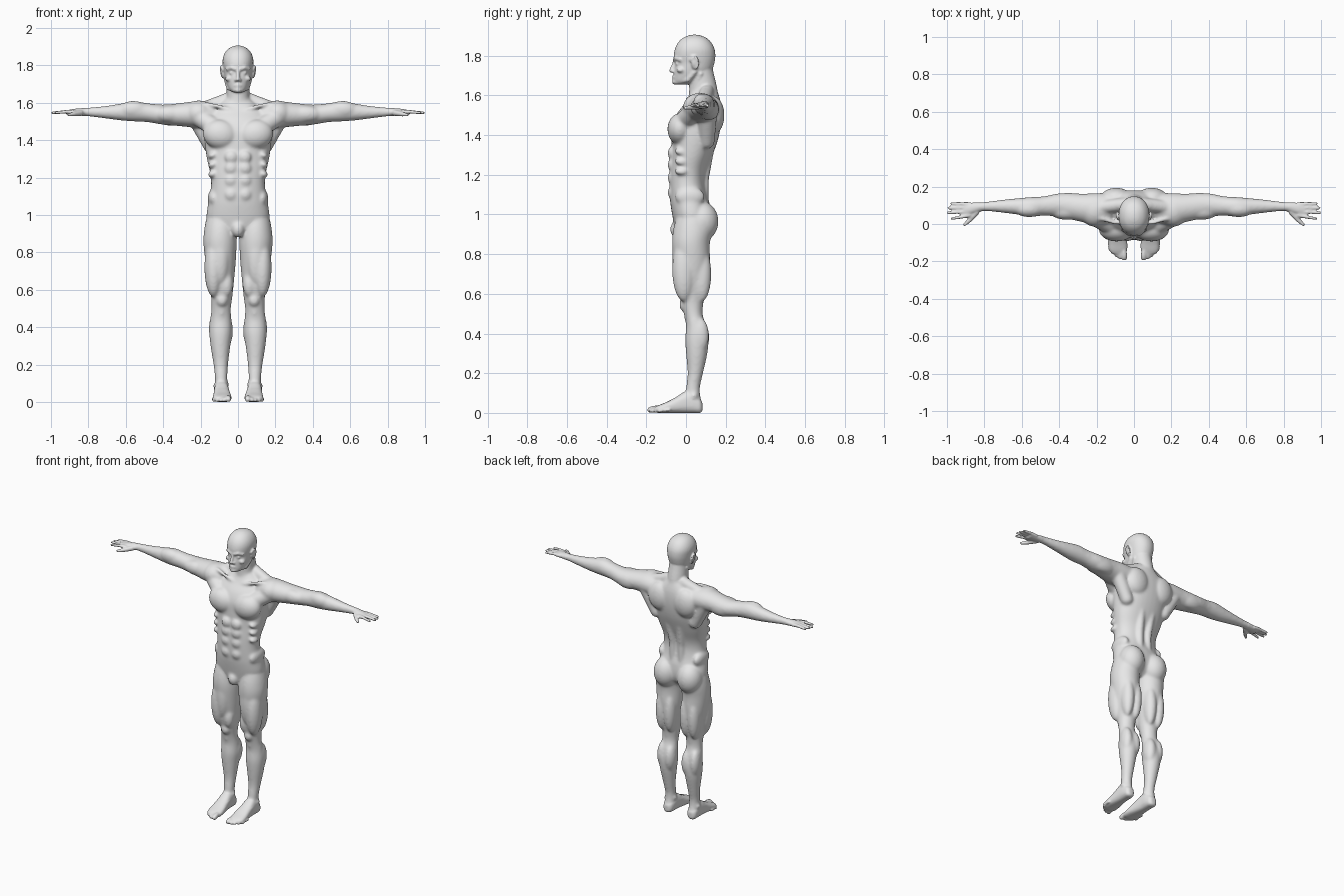
import bpy, bmesh, math
from mathutils import Matrix, Vector

cube = bpy.data.objects.get("Cube")
if cube:
    bpy.data.objects.remove(cube, do_unlink=True)

bm = bmesh.new()          # all masses are laid out in centimetres here
ORDER = {"x": (2, 0, 1), "y": (0, 2, 1), "z": (0, 1, 2)}


def spline(p, q, r, s, t):
    return 0.5 * (2 * q + (r - p) * t + (2 * p - 5 * q + 4 * r - s) * t ** 2
                  + (3 * q - p - 3 * r + s) * t ** 3)


def loft(rows, axis, power=2.0, ring=36, steps=5):
    """Skin rows of (position, a_min, a_max, b_min, b_max) along an axis."""
    last = len(rows) - 1
    fine = []
    for i in range(last):
        four = [rows[max(0, min(last, i + k))] for k in (-1, 0, 1, 2)]
        fine += [[spline(*c, s / steps) for c in zip(*four)] for s in range(steps)]
    fine.append(rows[-1])
    loops = []
    for pos, a0, a1, b0, b1 in fine:
        loop = []
        for k in range(ring):
            c, s = math.cos(math.tau * k / ring), math.sin(math.tau * k / ring)
            c = math.copysign(abs(c) ** (2 / power), c)
            s = math.copysign(abs(s) ** (2 / power), s)
            co = ((a0 + a1 + (a1 - a0) * c) / 2, (b0 + b1 + (b1 - b0) * s) / 2, pos)
            loop.append(bm.verts.new([co[j] for j in ORDER[axis]]))
        loops.append(loop)
    for lo, hi in zip(loops, loops[1:]):
        for k in range(ring):
            n = (k + 1) % ring
            bm.faces.new((lo[k], lo[n], hi[n], hi[k]))
    bm.faces.new(loops[0])
    bm.faces.new(loops[-1])


def blob(center, radii, tilt=0):
    """Ellipsoid muscle or bone, tilted about the y axis."""
    m = (Matrix.Translation(center) @ Matrix.Rotation(math.radians(tilt), 4, "Y")
         @ Matrix.Diagonal((*radii, 1)))
    bmesh.ops.create_uvsphere(bm, u_segments=24, v_segments=14, radius=1, matrix=m)


def tube(points, start, end):
    """Tapering chain of balls joined by cones."""
    points = [Vector(p) for p in points]
    n = len(points) - 1
    radii = [start + (end - start) * i / n for i in range(n + 1)]
    for p, r in zip(points, radii):
        blob(p, (r, r, r))
    for i in range(n):
        a, b = points[i], points[i + 1]
        turn = (b - a).to_track_quat("Z", "Y").to_matrix().to_4x4()
        bmesh.ops.create_cone(bm, cap_ends=True, segments=24, radius1=radii[i],
                              radius2=radii[i + 1], depth=(b - a).length,
                              matrix=Matrix.Translation((a + b) / 2) @ turn)


# ---- paired parts, built on the left side ----
# leg: height, centre x, half width, front, back
leg = [(98, 9, 8, -5, 12), (92, 9.4, 8.7, -6.5, 13), (85, 9.6, 8.9, -7, 12),
       (75, 9.3, 8.1, -6, 12), (65, 8.9, 6.8, -4.4, 10.5), (57, 8.7, 5.8, -2.8, 9),
       (50, 9, 5.2, -1, 8.4), (44, 9.2, 5.7, 0, 10), (37, 9.3, 6, -.4, 11.3),
       (30, 9.4, 5.3, 0, 10.8), (20, 9.2, 3.9, .8, 8.6), (12, 9, 3.3, 0, 7), (4, 9, 3.4, 0, 8)]
loft([(z, c - w, c + w, f, b) for z, c, w, f, b in leg], "z")
blob((13, -1, 72), (5, 6, 16))             # thigh
blob((6, -1, 63), (3.4, 3.4, 7))
blob((9.5, -3, 78), (5, 4, 15))
for x in (6, 12):
    blob((x, 8, 70), (4, 4.8, 14))
blob((8.6, -.8, 54.5), (3.1, 2.6, 3.6))    # kneecap
tube([(8.8, .5, 50), (8.8, 1, 47)], 1.7, 1.7)
blob((6.5, 7, 38), (3.8, 4.8, 9))          # calf
blob((12.2, 7, 39), (3.4, 4.6, 9))
blob((6.2, 3.5, 9.5), (1.5, 1.8, 1.8))     # ankle bones
blob((11.8, 4, 8.5), (1.5, 1.8, 1.8))
blob((8.8, 8, 96.5), (8.2, 8.4, 10))       # buttock

# foot: position along y, sides, sole and instep
loft([(8.3, 7.5, 10.5, 1, 5), (7, 6, 12, 0, 7), (4, 5.2, 12.6, 0, 9.5),
      (0, 4.9, 12.8, 0, 11), (-5, 4.3, 13, 0, 8), (-10, 3.6, 13.4, 0, 5.4),
      (-14, 3.7, 13.2, 0, 3.8), (-16, 5, 11.5, .4, 2.8)], "y", 2.6)
for i in range(5):                         # toes
    x, r = 5.2 + 1.9 * i + .3 * (i > 0), 1.5 - .13 * i - .25 * (i > 0)
    tip = -18 + .28 * i * i
    tube([(x + .3, tip + 5, r + .7), (x, tip + 1.5, r + .6), (x, tip, r)], r, r)

# arm: position along x, front, back, bottom, top
loft([(12, 1, 16.5, 146, 160), (20, -1, 16.5, 146.5, 161), (26, .6, 16.2, 147, 160.5),
      (32, 2, 16.3, 147.6, 159.7), (40, 3.8, 16.4, 148.3, 159),
      (48, 4.4, 14.8, 149.6, 159.7), (55, 4, 14.4, 150, 160.8),
      (62, 5, 13.8, 150.5, 159.7), (70, 6, 13, 151.5, 158.4), (78, 6.8, 12, 152.5, 157.6),
      (83, 6.6, 11.6, 153, 157.2), (88, 4.8, 11.4, 153.2, 156.7),
      (91.5, 4, 11.4, 153.6, 156)], "x")
blob((21, 7, 154.3), (8, 8.5, 7))          # deltoid
blob((36, 6.6, 154), (9, 4.4, 4.6))        # biceps
blob((35, 12.2, 153), (9.5, 4.5, 5.4))     # triceps
blob((56, 8, 156.3), (8, 4.4, 4.7))        # forearm
blob((48, 13, 154), (2.5, 2, 2))           # elbow
fingers = [(4.7, 2.9, 97.3), (6.8, 6, 99.3), (8.8, 8.6, 99), (10.6, 11, 97.6)]
for y0, y1, tip in fingers:
    tube([(88, y0, 155), (92, (y0 + y1) / 2, 155.2), (tip, y1, 154.7)], 1.15, .75)
tube([(84, 6.6, 154.6), (88, 2, 153.9), (90.6, -.4, 153.6)], 1.6, .85)   # thumb

# chest, shoulder and back masses
blob((9.3, -3, 143), (9.6, 6.4, 8), -12)             # pectoral
tube([(11, -1.6, 146), (22, 4.5, 153)], 5, 5)
tube([(14.6, 10.5, 137), (22, 11, 151.5)], 4, 4.8)   # latissimus
blob((9.5, 14, 150), (8.4, 5.4, 9.5))                # shoulder blade
tube([(5, 10.5, 162), (17, 9, 157.5)], 3.6, 3.6)     # trapezius
tube([(1.8, .4, 155.5), (10, .6, 158), (18, 3, 159.6)], 1.1, 1.1)   # collarbone
tube([(1.6, 1.4, 156), (5.6, 7.5, 171)], 1.2, 1.2)   # neck tendon
tube([(3.2, 9, 104), (3.2, 9.2, 118), (4.2, 12.5, 136)], 2.4, 2.4)  # lower back
blob((13, 2, 109), (3.2, 7.5, 5))                    # oblique
for z in (111, 118.5, 125, 131):                     # abdominals
    blob((3.6, -7.2, z), (3.5, 2, 3.4))
for z in (122, 127, 132):                            # rib muscles
    blob((13.4, -2.2, z), (2.8, 3.6, 2), 25)

# face and ear
tube([(1.2, -5.6, 178), (3.4, -5, 178.8), (5.6, -2.8, 178)], 1.05, 1.05)   # brow
blob((3.1, -4, 176), (1.5, 1.35, 1.15))                           # eye
blob((4.9, -2.6, 173), (2, 2.2, 1.5), 20)                         # cheekbone
blob((1.2, -6.5, 172.1), (.75, 1, .75))                           # nostril
tube([(0, -6.5, 169.6), (2, -5.6, 169.2)], .65, .4)               # lips
tube([(0, -6.3, 168.3), (1.8, -5.5, 168.7)], .7, .4)
tube([(1.5, -4.6, 166.8), (5, 1, 168), (6.2, 4.5, 172)], 1.3, 1.3)     # jaw
blob((8.2, 4.4, 176), (1, 1.7, 2.9), 12)
rim = [(8.4 + .9 * math.sin(math.pi * k / 9), 4.2 + 2 * math.sin(2.6 - k * .42),
        176.3 + 3.1 * math.cos(2.6 - k * .42)) for k in range(10)]
tube(rim, .55, .55)

# ---- mirror everything so far ----
copy = bmesh.ops.duplicate(bm, geom=bm.verts[:] + bm.edges[:] + bm.faces[:])["geom"]
bmesh.ops.scale(bm, vec=(-1, 1, 1), verts=[v for v in copy if isinstance(v, bmesh.types.BMVert)])

# ---- central parts ----
# torso: height, half width, front, back
torso = [(89, 4, -4, 7), (93, 12, -5.6, 11), (98, 16.6, -6.6, 12.5), (105, 16.2, -7.8, 12),
         (110, 15.2, -8.2, 10.6), (116, 14.4, -8.4, 9.8), (122, 14.8, -8.2, 10.6),
         (130, 16.6, -7.4, 13.5), (138, 17.8, -7.2, 16.2), (145, 18.2, -6.8, 17.6),
         (151, 17.6, -4.4, 18), (156, 15, -.6, 17.6), (160, 9.5, 1.6, 16.6), (163, 6, 3, 15.5)]
loft([(z, -w, w, f, b) for z, w, f, b in torso], "z", 2.2)
blob((0, -4.2, 92.5), (3.6, 3.8, 4.6))     # groin
neck = [(154, 8, 1, 17), (160, 6.6, 1.4, 16.4), (166, 6.1, 1.6, 15.2), (171, 6, 1, 14),
        (176, 6, 1, 13)]
loft([(z, -w, w, f, b) for z, w, f, b in neck], "z")
head = [(165.6, 2.6, -5, 1), (167, 4.6, -6.1, 6), (170, 6.2, -6.1, 11), (173, 7, -6, 13.2),
        (176.3, 7.5, -5.6, 14.3), (179.5, 8, -6.2, 14.8), (183, 8.2, -5.7, 14.5),
        (186, 7.4, -4.4, 13.2), (188.5, 5.6, -2.2, 11), (190, 3.2, .6, 8), (190.6, 1, 3, 5.5)]
loft([(z, -w, w, f, b) for z, w, f, b in head], "z", 2.15)
tube([(0, -5.8, 177.4), (0, -6.7, 174.5), (0, -7.5, 172.5)], .75, 1.05)   # nose
blob((0, -5.2, 166.8), (2, 1.8, 1.5))      # chin

bmesh.ops.recalc_face_normals(bm, faces=bm.faces[:])
bmesh.ops.scale(bm, vec=(.01, .01, .01), verts=bm.verts[:])
mesh = bpy.data.meshes.new("body")
bm.to_mesh(mesh)
bm.free()
body = bpy.data.objects.new("body", mesh)
bpy.context.collection.objects.link(body)

# ---- fuse the masses into one skin ----
fuse = body.modifiers.new("fuse", "REMESH")
fuse.mode = "VOXEL"
fuse.voxel_size = .006
graph = bpy.context.evaluated_depsgraph_get()
skin = bpy.data.meshes.new_from_object(body.evaluated_get(graph))
body.modifiers.clear()
body.data = skin
bpy.data.meshes.remove(mesh)
skin.name = "body_skin"

# keep only the outer skin, found from the crown of the head
bm = bmesh.new()
bm.from_mesh(skin)
crown = max(bm.verts, key=lambda v: v.co.z)
outer, queue = {crown}, [crown]
while queue:
    v = queue.pop()
    for e in v.link_edges:
        other = e.other_vert(v)
        if other not in outer:
            outer.add(other)
            queue.append(other)
bmesh.ops.delete(bm, geom=[v for v in bm.verts if v not in outer], context="VERTS")

# soften trunk and limbs strongly; face, hands and feet only a little
broad = [v for v in bm.verts if abs(v.co.x) < .83 and .07 < v.co.z < 1.64]
for verts, rounds in ((bm.verts[:], 1), (broad, 10)):
    for _ in range(rounds):
        bmesh.ops.smooth_vert(bm, verts=verts, factor=.5,
                              use_axis_x=True, use_axis_y=True, use_axis_z=True)
for f in bm.faces:
    f.smooth = True
bm.to_mesh(skin)
bm.free()

# ---- colour ----
grey = bpy.data.materials.new("light_grey")
grey.use_nodes = True
grey.diffuse_color = (.8, .8, .8, 1)
grey.node_tree.nodes["Principled BSDF"].inputs["Base Color"].default_value = (.8, .8, .8, 1)
skin.materials.clear()
skin.materials.append(grey)
